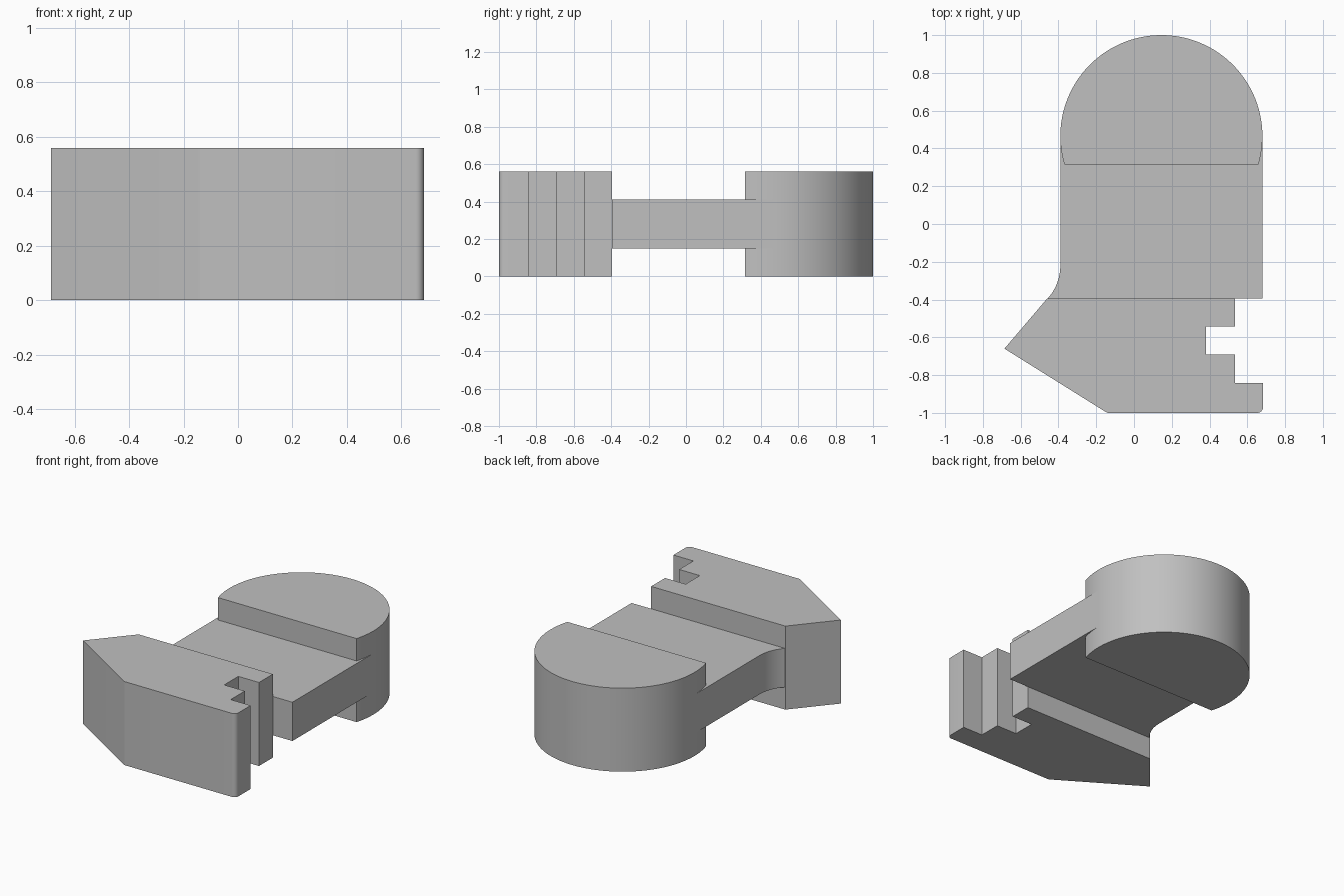
import bpy, bmesh, math

if "Cube" in bpy.data.objects:
    bpy.data.objects.remove(bpy.data.objects["Cube"])

grey = bpy.data.materials.new("plain grey")
grey.diffuse_color = (0.53, 0.53, 0.53, 1)
grey.use_nodes = True
grey.node_tree.nodes["Principled BSDF"].inputs["Base Color"].default_value = grey.diffuse_color


def arc(cx, cy, r, start, end, n):
    """Points along an arc, angles in degrees."""
    step = (end - start) / n
    return [(cx + r * math.cos(math.radians(start + i * step)),
             cy + r * math.sin(math.radians(start + i * step))) for i in range(n + 1)]


def prism(name, outline, z0, z1):
    """Extrude a closed plan outline from z0 to z1."""
    bm = bmesh.new()
    base = bm.faces.new([bm.verts.new((x, y, z0)) for x, y in outline])
    top = bmesh.ops.extrude_face_region(bm, geom=[base])["geom"]
    verts = [v for v in top if isinstance(v, bmesh.types.BMVert)]
    bmesh.ops.translate(bm, verts=verts, vec=(0, 0, z1 - z0))
    bmesh.ops.recalc_face_normals(bm, faces=bm.faces)
    mesh = bpy.data.meshes.new(name)
    bm.to_mesh(mesh)
    bm.free()
    mesh.materials.append(grey)
    ob = bpy.data.objects.new(name, mesh)
    bpy.context.collection.objects.link(ob)
    return ob


HEIGHT = 0.56
CX, CY, R = 0.145, 0.465, 0.535          # rounded end circle
FRONT, BACK = -0.395, 0.315              # limits of the recessed web

# Pointed block with a rounded corner and a stepped notch
block = [(-0.46, FRONT), (-0.686, -0.66), (-0.15, -0.995), (-0.14, -1.0)]
block += arc(0.653, -0.97, 0.03, -90, 0, 6)
block += [(0.683, -0.842), (0.535, -0.842), (0.535, -0.692), (0.382, -0.692),
          (0.382, -0.542), (0.535, -0.542), (0.535, FRONT)]
body = prism("clip_body", block, 0, HEIGHT)

# Thin web, flared by a concave fillet where it meets the block
web = arc(CX - R - 0.26, -0.22, 0.26, 0, -42.3, 12)
web += [(CX + R, FRONT), (CX + R, CY), (CX - R, CY)]
web_part = prism("web", web, 0.15, 0.41)

# Rounded end, cut straight across where the web begins
a = math.degrees(math.asin((BACK - CY) / R))
end_part = prism("rounded_end", arc(CX, CY, R, a, 180 - a, 96), 0, HEIGHT)

# Join everything into one solid
for part in (web_part, end_part):
    mod = body.modifiers.new("join_" + part.name, "BOOLEAN")
    mod.operation = "UNION"
    mod.solver = "EXACT"
    mod.object = part
bpy.context.view_layer.objects.active = body
body.select_set(True)
for mod in list(body.modifiers):
    bpy.ops.object.modifier_apply(modifier=mod.name)
for part in (web_part, end_part):
    bpy.data.objects.remove(part)
bpy.ops.object.shade_smooth_by_angle(angle=math.radians(25))
